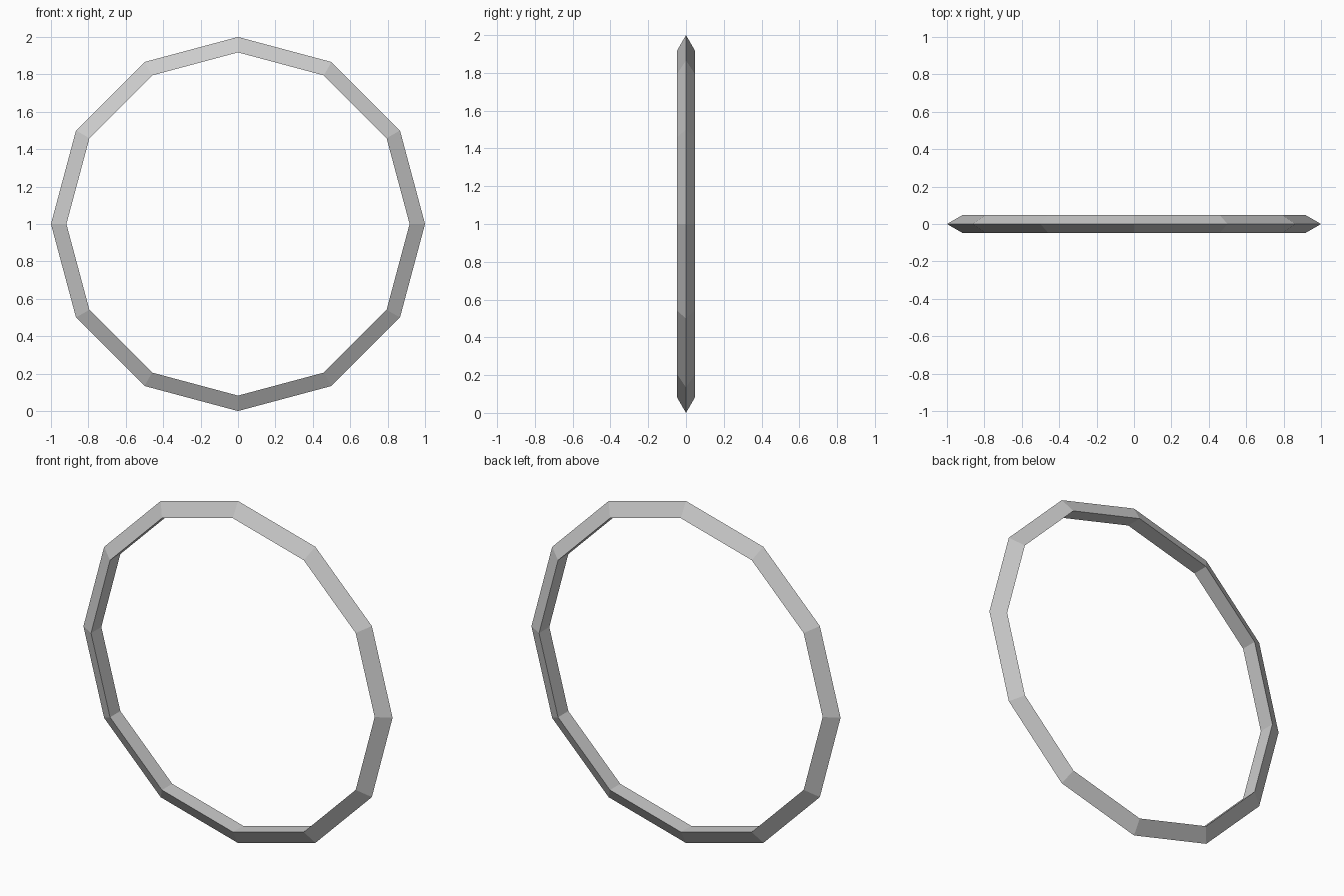
import bpy, math

if "Cube" in bpy.data.objects:
    bpy.data.objects.remove(bpy.data.objects["Cube"])

# Upright 12-sided ring with a triangular cross-section, sharp edge outward
MINOR = 0.055
bpy.ops.mesh.primitive_torus_add(
    major_segments=12, minor_segments=3,
    major_radius=1.0 - MINOR, minor_radius=MINOR,
    location=(0, 0, 1), rotation=(math.pi / 2, 0, 0))
ring = bpy.context.object
ring.name = "ring"
bpy.ops.object.transform_apply(location=True, rotation=True, scale=True)
bpy.ops.object.shade_flat()
